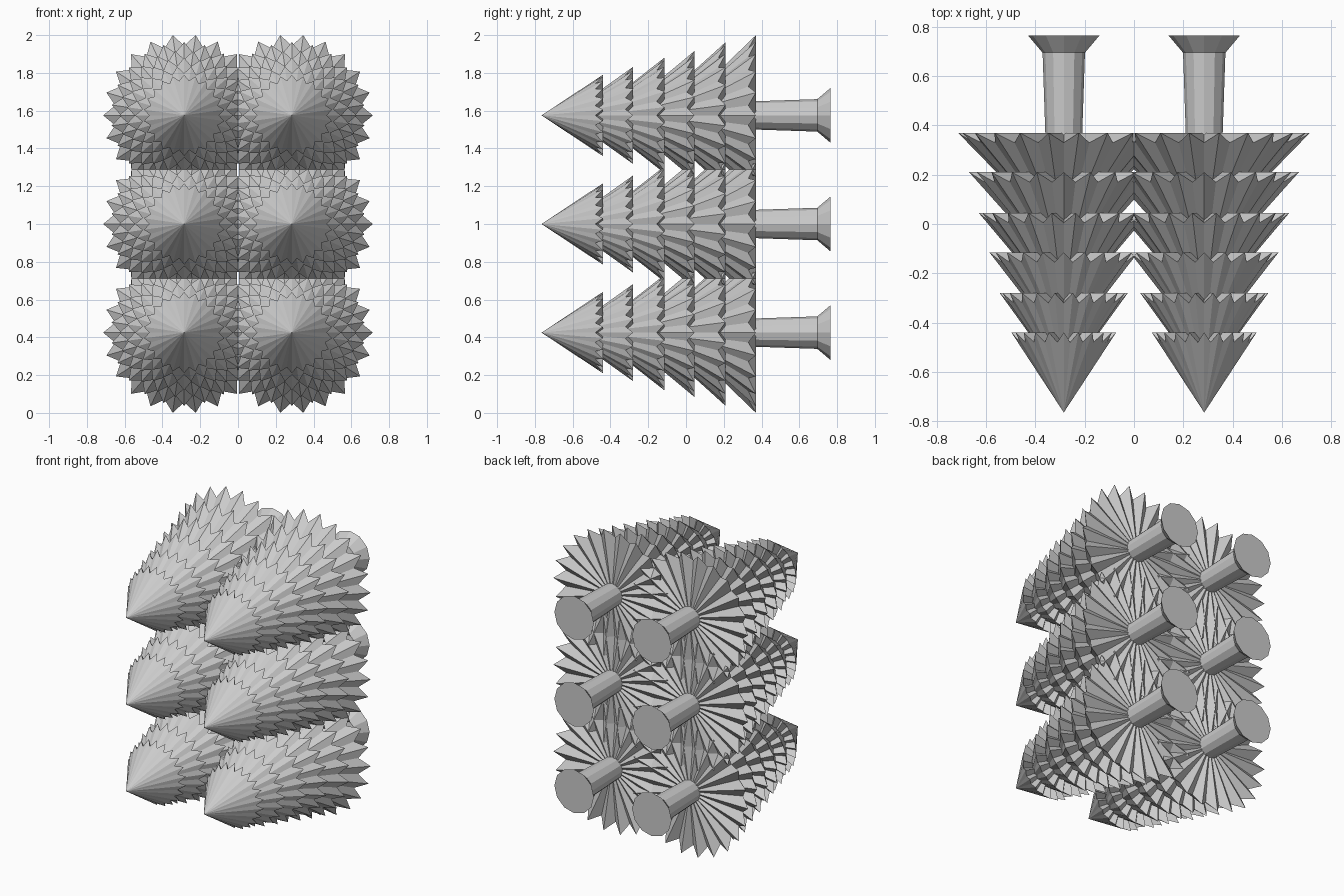
import bpy, bmesh, math

if "Cube" in bpy.data.objects:
    bpy.data.objects.remove(bpy.data.objects["Cube"])

TEETH = 22
SIDES = 12
# each tier: rim y, rim radius, cone depth
TIERS = [(-0.44, 0.215, 0.325), (-0.28, 0.26, 0.36), (-0.115, 0.305, 0.39),
         (0.045, 0.345, 0.41), (0.21, 0.388, 0.43), (0.37, 0.429, 0.44)]
# trunk: y, radius
TRUNK = [(0.20, 0.072), (0.37, 0.075), (0.695, 0.086), (0.765, 0.145)]

grey = bpy.data.materials.new("plain_grey")
grey.diffuse_color = (0.6, 0.6, 0.6, 1)
grey.use_nodes = True
grey.node_tree.nodes["Principled BSDF"].inputs["Base Color"].default_value = grey.diffuse_color


def add_tier(bm, rim_y, radius, depth, phase):
    """Pleated cone with a toothed rim and a folded underside."""
    tip = bm.verts.new((0, rim_y - depth, 0))
    hub = bm.verts.new((0, rim_y, 0))
    ring = []
    for i in range(TEETH * 2):
        a = (i + phase) * math.pi / TEETH
        notch = i % 2
        r = radius * (0.86 if notch else 1)
        y = rim_y - (0.04 if notch else 0)
        ring.append(bm.verts.new((r * math.cos(a), y, r * math.sin(a))))
    for i, v in enumerate(ring):
        w = ring[(i + 1) % len(ring)]
        bm.faces.new((tip, v, w))
        bm.faces.new((hub, w, v))


def add_trunk(bm):
    """Tapered trunk with a flared foot."""
    rings = []
    for y, r in TRUNK:
        rings.append([bm.verts.new((r * math.cos(k * math.tau / SIDES), y,
                                    r * math.sin(k * math.tau / SIDES)))
                      for k in range(SIDES)])
    for a, b in zip(rings, rings[1:]):
        for k in range(SIDES):
            j = (k + 1) % SIDES
            bm.faces.new((a[k], a[j], b[j], b[k]))
    bm.faces.new(rings[0])
    bm.faces.new(rings[-1])


def make_mesh(name, build):
    bm = bmesh.new()
    build(bm)
    bmesh.ops.recalc_face_normals(bm, faces=bm.faces)
    mesh = bpy.data.meshes.new(name)
    bm.to_mesh(mesh)
    bm.free()
    mesh.materials.append(grey)
    return mesh


def build_foliage(bm):
    # neighbouring tiers are staggered by half a tooth
    for i, (y, r, d) in enumerate(TIERS):
        add_tier(bm, y, r, d, (i + 1) % 2)


foliage = make_mesh("foliage", build_foliage)
trunk = make_mesh("trunk", add_trunk)

# two columns and three rows of trees lying on their sides
for x in (-0.285, 0.285):
    for z in (0.425, 1.0, 1.575):
        for name, mesh in (("tree_foliage", foliage), ("tree_trunk", trunk)):
            obj = bpy.data.objects.new(name, mesh)
            obj.location = (x, 0, z)
            bpy.context.collection.objects.link(obj)
